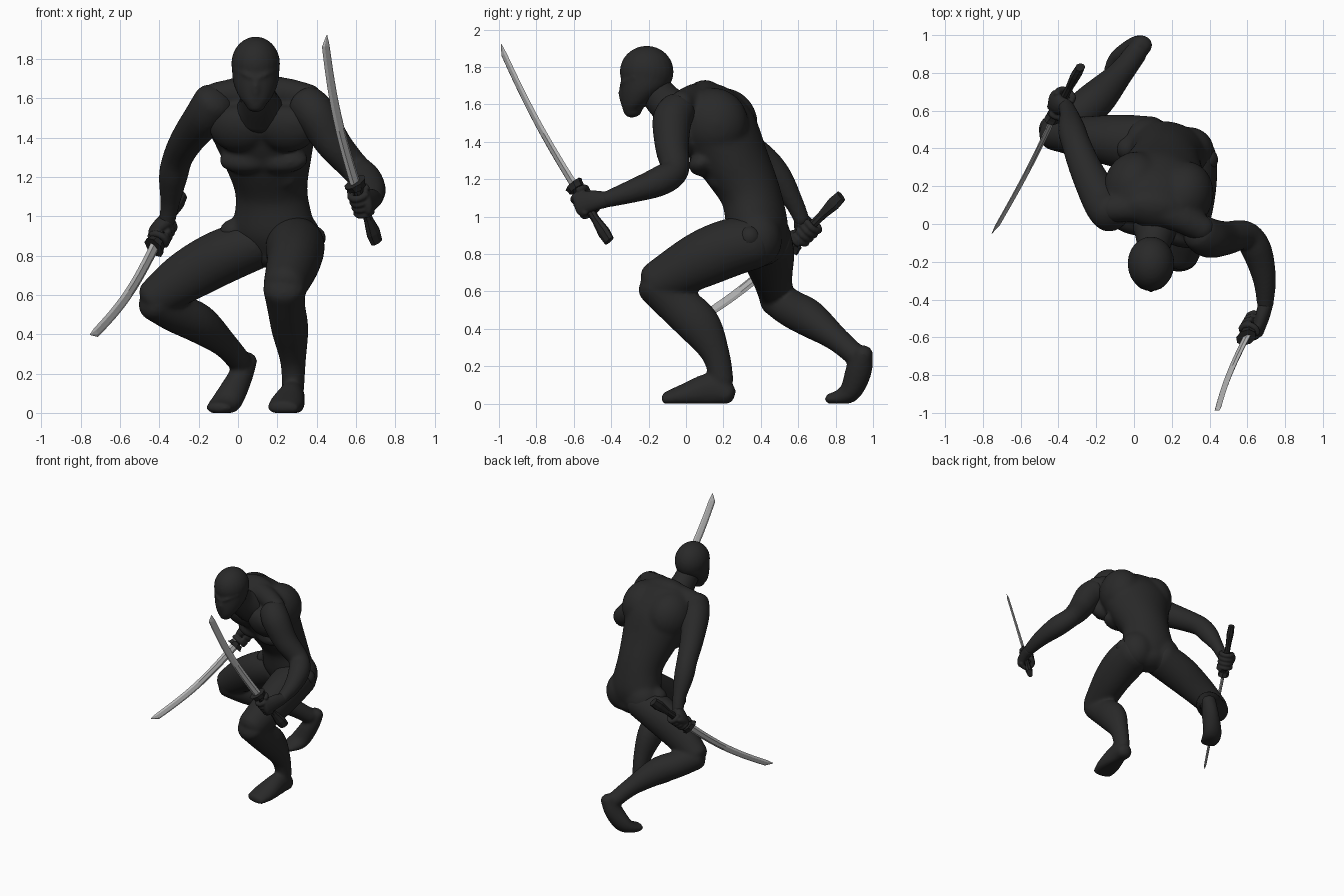
import bpy, bmesh, math
from mathutils import Vector, Matrix

V = Vector


def material(name, c):
    m = bpy.data.materials.new(name)
    m.diffuse_color = (c[0], c[1], c[2], 1)
    return m


CLOTH = material("black cloth", (0.022, 0.022, 0.022))
STEEL = material("grey steel", (0.5, 0.5, 0.5))
GRIP = material("dark grip", (0.019, 0.019, 0.019))


def spline(pts, sub):
    """Catmull-Rom through rows of numbers."""
    n, out = len(pts), []
    for i in range(n - 1):
        a, b, c, d = (pts[max(0, min(n - 1, i + k))] for k in (-1, 0, 1, 2))
        for s in range(sub):
            t = s / sub
            out.append([0.5 * (2 * q + (r - p) * t + (2 * p - 5 * q + 4 * r - u) * t * t
                               + (3 * q - p - 3 * r + u) * t ** 3) for p, q, r, u in zip(a, b, c, d)])
    return out + [list(pts[-1])]


def tube(bm, pts, ref=(1, 0, 0), ref2=None, up=None, n=20, sub=5, cap=0.7):
    """Sweep an ellipse along rows of (x, y, z, radius along ref, other radius)."""
    rows = spline([tuple(p) if len(p) == 5 else tuple(p) + (p[3],) for p in pts], sub)
    pos = [V(r[:3]) for r in rows]
    frames = []
    for i, r in enumerate(rows):
        t = V(up) if up else pos[min(i + 1, len(pos) - 1)] - pos[max(i - 1, 0)]
        t.normalize()
        a = V(ref).lerp(V(ref2 or ref), i / (len(rows) - 1))
        a = (a - t * a.dot(t)).normalized()
        frames.append((pos[i], t, a, t.cross(a), r[3], r[4]))
    if cap:  # rounded ends
        def dome(f, s):
            p, t, a, b, ra, rb = f
            return [(p + t * s * cap * min(ra, rb) * math.sin(k), t, a, b, ra * math.cos(k), rb * math.cos(k))
                    for k in (0.4, 0.8, 1.15, 1.42)]
        frames = dome(frames[0], -1)[::-1] + frames + dome(frames[-1], 1)
    rings = []
    for p, t, a, b, ra, rb in frames:
        ring = []
        for k in range(n):
            g = 2 * math.pi * k / n
            co = p + a * ra * math.cos(g) + b * rb * math.sin(g)
            co.z = max(co.z, 0.0)
            ring.append(bm.verts.new(co))
        rings.append(ring)
    for q, r in zip(rings, rings[1:]):
        for k in range(n):
            bm.faces.new((q[k], q[(k + 1) % n], r[(k + 1) % n], r[k]))
    bm.faces.new(rings[0][::-1])
    bm.faces.new(rings[-1])


def ball(bm, c, r, rot=Matrix()):
    m = Matrix.Translation(c) @ rot @ Matrix.Diagonal((r[0], r[1], r[2], 1))
    bmesh.ops.create_uvsphere(bm, u_segments=24, v_segments=16, radius=1, matrix=m)


def finish(bm, name, mat, voxel=0, smooth=True, soften=5):
    bmesh.ops.recalc_face_normals(bm, faces=bm.faces)
    me = bpy.data.meshes.new(name)
    bm.to_mesh(me)
    bm.free()
    ob = bpy.data.objects.new(name, me)
    bpy.context.collection.objects.link(ob)
    me.materials.append(mat)
    for p in me.polygons:
        p.use_smooth = smooth
    if voxel:  # fuse overlapping muscles
        r = ob.modifiers.new("fuse", 'REMESH')
        r.mode, r.voxel_size, r.use_smooth_shade = 'VOXEL', voxel, True
        s = ob.modifiers.new("soften", 'SMOOTH')
        s.factor, s.iterations = 0.5, soften
    return ob


# torso: spine sweep plus chest, belly, back and seat muscles
bm = bmesh.new()
tube(bm, [(0.17, 0.41, 0.82, 0.18, 0.12), (0.18, 0.385, 0.93, 0.21, 0.16), (0.17, 0.345, 1.12, 0.185, 0.16),
          (0.15, 0.255, 1.3, 0.23, 0.185), (0.13, 0.18, 1.45, 0.275, 0.2), (0.12, 0.12, 1.57, 0.27, 0.165),
          (0.12, 0.07, 1.64, 0.18, 0.11)],
     ref=(0.95, -0.25, 0), ref2=(0.95, -0.25, 0), n=32)
twist = Matrix.Rotation(math.radians(-15), 4, 'Z') @ Matrix.Rotation(math.radians(25), 4, 'X')
for c in ((0.0, 0.035, 1.445), (0.25, -0.03, 1.445)):
    ball(bm, c, (0.15, 0.085, 0.125), twist)                 # chest
for c in ((0.04, 0.135, 1.285), (0.22, 0.1, 1.285)):
    ball(bm, c, (0.14, 0.085, 0.065), twist)                 # ribs
for c in ((0.09, 0.2, 1.19), (0.22, 0.18, 1.19)):
    ball(bm, c, (0.085, 0.055, 0.055), twist)                # belly
for c in ((0.0, 0.2, 1.5), (0.26, 0.15, 1.5)):
    ball(bm, c, (0.16, 0.185, 0.19), twist)                  # upper back
tube(bm, [(-0.12, 0.08, 1.605, 0.075), (0.0, 0.085, 1.63, 0.075), (0.12, 0.07, 1.64, 0.075),
          (0.24, 0.03, 1.63, 0.075), (0.37, -0.03, 1.6, 0.07)], ref=(0, 1, 0))   # shoulder line
ball(bm, (0.08, 0.435, 0.88), (0.14, 0.13, 0.15))            # seat
ball(bm, (0.29, 0.385, 0.88), (0.135, 0.13, 0.15))
ball(bm, (-0.03, 0.4, 0.92), (0.065, 0.07, 0.065))
finish(bm, "torso", CLOTH, 0.014, soften=10)
bm = bmesh.new()
ball(bm, (0.385, 0.34, 0.89), (0.06, 0.06, 0.06))
finish(bm, "hip_joint", CLOTH)

# neck and head with brow, eye band and nose ridge
bm = bmesh.new()
tube(bm, [(0.095, -0.17, 1.68, 0.085, 0.09), (0.105, -0.1, 1.6, 0.092, 0.1), (0.115, 0.0, 1.53, 0.13, 0.12)])
finish(bm, "neck", CLOTH)
bm = bmesh.new()
tube(bm, [(0.09, -0.283, 1.565, 0.05, 0.05), (0.09, -0.255, 1.61, 0.085, 0.09), (0.09, -0.218, 1.68, 0.114, 0.135),
          (0.09, -0.21, 1.76, 0.122, 0.142)], up=(0, -0.22, 0.97), n=28)
ball(bm, (0.09, -0.21, 1.775), (0.124, 0.144, 0.138))
for s in (-1, 1):
    tube(bm, [(0.09, -0.345, 1.695, 0.012), (0.09 + s * 0.05, -0.33, 1.72, 0.014),
              (0.09 + s * 0.1, -0.275, 1.745, 0.012)], ref=(0, 0, 1), n=10)
tube(bm, [(0.09, -0.34, 1.7, 0.014), (0.09, -0.342, 1.655, 0.02), (0.09, -0.325, 1.6, 0.022)], n=10)
finish(bm, "head", CLOTH, 0.009)

# arms
left_wrist, right_wrist = (0.695, -0.43, 1.09), (-0.36, 0.62, 0.98)
arms = {
    "left_arm": [(0.35, -0.045, 1.57, 0.1), (0.4, -0.075, 1.51, 0.105), (0.485, -0.075, 1.37, 0.09),
                 (0.59, -0.06, 1.25, 0.077), (0.65, -0.14, 1.19, 0.08), (0.69, -0.29, 1.135, 0.062),
                 left_wrist + (0.043,)],
    "right_arm": [(-0.12, 0.06, 1.58, 0.108), (-0.165, 0.115, 1.51, 0.105), (-0.25, 0.28, 1.4, 0.088),
                  (-0.305, 0.42, 1.3, 0.077), (-0.33, 0.5, 1.2, 0.073), (-0.345, 0.58, 1.07, 0.05),
                  right_wrist + (0.042,)]}
for name, pts in arms.items():
    bm = bmesh.new()
    tube(bm, pts, ref=(0.3, 0.3, 0.9) if name == "left_arm" else (1, 0, 0))
    finish(bm, name, CLOTH, 0.011)

# legs: thigh, shin and foot fused into one limb each
bm = bmesh.new()
tube(bm, [(0.29, 0.37, 0.86, 0.145, 0.14), (0.29, 0.24, 0.835, 0.15, 0.155), (0.28, 0.07, 0.765, 0.135, 0.15),
          (0.238, -0.155, 0.645, 0.11, 0.115)], n=26)
tube(bm, [(0.235, -0.17, 0.635, 0.108, 0.1), (0.245, -0.06, 0.54, 0.097, 0.11), (0.265, 0.07, 0.42, 0.093, 0.115),
          (0.28, 0.16, 0.26, 0.065, 0.075), (0.28, 0.19, 0.12, 0.056, 0.065)], n=22)
tube(bm, [(0.28, 0.22, 0.05, 0.06, 0.06), (0.275, 0.14, 0.075, 0.065, 0.09), (0.25, 0.0, 0.045, 0.088, 0.065),
          (0.23, -0.1, 0.025, 0.08, 0.04)])
finish(bm, "left_leg", CLOTH, 0.012)
bm = bmesh.new()
tube(bm, [(0.09, 0.42, 0.86, 0.15, 0.13), (-0.09, 0.44, 0.79, 0.14, 0.14), (-0.27, 0.46, 0.69, 0.11, 0.13),
          (-0.425, 0.48, 0.58, 0.09, 0.1)], ref=(0, 1, 0), n=26)
tube(bm, [(-0.425, 0.48, 0.565, 0.095), (-0.32, 0.56, 0.51, 0.1), (-0.2, 0.66, 0.455, 0.1),
          (-0.07, 0.8, 0.35, 0.068), (0.01, 0.905, 0.26, 0.06)], ref=(0, 0, 1), n=22)
tube(bm, [(0.045, 0.95, 0.275, 0.055, 0.05), (0.01, 0.925, 0.18, 0.063, 0.07), (-0.045, 0.885, 0.075, 0.075, 0.06),
          (-0.08, 0.83, 0.035, 0.075, 0.045), (-0.1, 0.77, 0.025, 0.065, 0.03)])
finish(bm, "right_leg", CLOTH, 0.012)


def sword(side, tip, guard, pommel, edge, bulge):
    tip, guard, pommel, e = V(tip), V(guard), V(pommel), V(edge)
    d = (tip - guard).normalized()
    e = (e - d * e.dot(d)).normalized()
    # curved blade with slanted tip
    rows = []
    for k in range(13):
        t = k / 12 * 0.94
        p = guard.lerp(tip, t) + e * bulge * math.sin(math.pi * t)
        rows.append((*p, 0.031 - 0.007 * t, 0.013 - 0.004 * t))
    rows.append((*(tip - e * 0.016), 0.002, 0.001))
    bm = bmesh.new()
    tube(bm, rows, ref=e, n=6, sub=1, cap=0)
    finish(bm, side + "_blade", STEEL, smooth=False)
    # guard with two flared wings, and handle with a wide flat end
    h = (pommel - guard).normalized()
    L = (pommel - guard).length
    bm = bmesh.new()
    tube(bm, [(*(guard + h * s), a, 0.042) for s, a in ((-0.022, 0.066), (-0.006, 0.056), (0.014, 0.05))],
         ref=e, n=8, sub=1, cap=0)
    tube(bm, [(*(guard + h * L * s), a, b) for s, a, b in
              ((0, 0.025, 0.02), (0.6, 0.026, 0.021), (0.84, 0.042, 0.027), (1, 0.036, 0.023))],
         ref=e, n=8, sub=1, cap=0)
    finish(bm, side + "_handle", GRIP, smooth=False)


def fist(name, wrist, guard, pommel, out):
    """Palm on the outer side, four fingers and a thumb curled round the handle."""
    wrist, guard, a = V(wrist), V(guard), (V(pommel) - V(guard)).normalized()
    c = guard + a * 0.092
    f = c - wrist
    f = (f - a * f.dot(a)).normalized()
    v = a.cross(f)
    if v.dot(V(out)) < 0:
        v = -v
    bm = bmesh.new()
    p = c + v * 0.042
    tube(bm, [(*wrist, 0.044, 0.04), (*(wrist.lerp(p, 0.5)), 0.056, 0.036), (*(p + f * 0.02), 0.064, 0.028)],
         ref=a, n=16)

    def curl(shift, start, end, r):
        pts = []
        for k in range(6):
            g = math.radians(start + (end - start) * k / 5)
            pts.append((*(c + a * shift + (v * math.cos(g) + f * math.sin(g)) * 0.045), r))
        tube(bm, pts, ref=a, n=10, sub=2)
    for k in range(4):
        curl(-0.04 + 0.034 * k, 10, 235, 0.0185)
    curl(-0.058, -30, -190, 0.018)
    finish(bm, name, CLOTH, 0.006, soften=3)


# swords and the hands that hold them
L_guard, L_pommel = (0.6, -0.59, 1.155), (0.705, -0.41, 0.87)
R_guard, R_pommel = (-0.42, 0.575, 0.855), (-0.285, 0.83, 1.11)
sword("left", (0.44, -0.995, 1.915), L_guard, L_pommel, (-0.8, -0.53, -0.45), 0.026)
sword("right", (-0.745, -0.045, 0.385), R_guard, R_pommel, (0.5, 0.35, -0.8), 0.033)
fist("left_hand", left_wrist, L_guard, L_pommel, (1, 0, 0))
fist("right_hand", right_wrist, R_guard, R_pommel, (-1, 0, 0))
